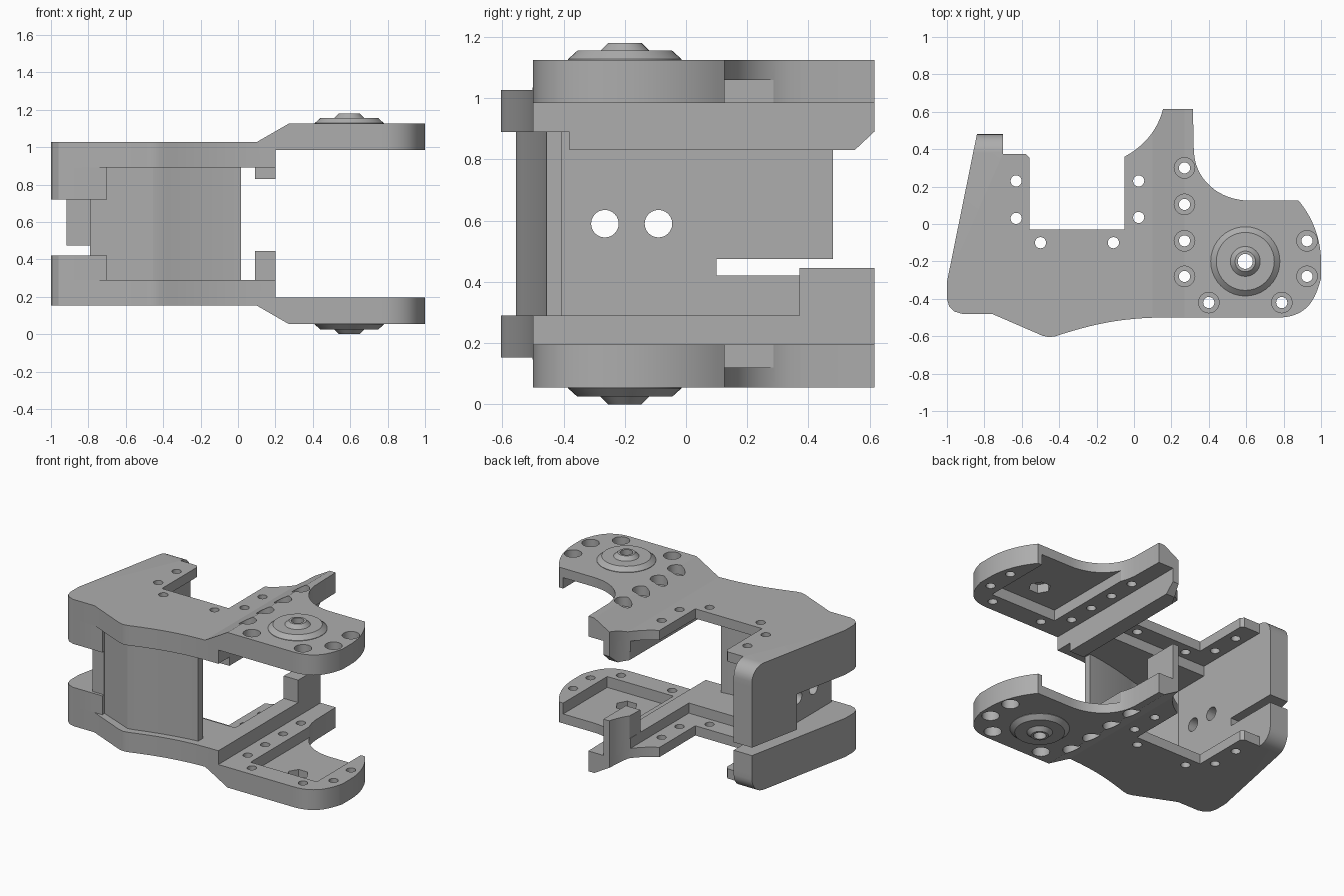
import bpy, bmesh, math
from mathutils import Vector
from mathutils.geometry import interpolate_bezier

if "Cube" in bpy.data.objects:
    bpy.data.objects.remove(bpy.data.objects["Cube"], do_unlink=True)

MID = 0.59  # height of the mirror plane between both shells

grey = bpy.data.materials.new("plain_grey")
grey.use_nodes = True
COLOUR = (0.42, 0.42, 0.42, 1)
grey.diffuse_color = COLOUR
grey.node_tree.nodes["Principled BSDF"].inputs["Base Color"].default_value = COLOUR


def finish(name, bm):
    bmesh.ops.recalc_face_normals(bm, faces=bm.faces)
    mesh = bpy.data.meshes.new(name)
    bm.to_mesh(mesh)
    bm.free()
    mesh.materials.append(grey)
    obj = bpy.data.objects.new(name, mesh)
    bpy.context.collection.objects.link(obj)
    return obj


def prism(name, pts, lo, hi, axis="Z"):
    """Extrude a 2D polygon along an axis."""
    place = {"Z": lambda a, b, h: (a, b, h),
             "Y": lambda a, b, h: (a, h, b),
             "X": lambda a, b, h: (h, a, b)}[axis]
    bm = bmesh.new()
    low = [bm.verts.new(place(*p, lo)) for p in pts]
    high = [bm.verts.new(place(*p, hi)) for p in pts]
    bm.faces.new(low)
    bm.faces.new(high)
    n = len(pts)
    for i in range(n):
        j = (i + 1) % n
        bm.faces.new((low[i], low[j], high[j], high[i]))
    return finish(name, bm)


def box(name, x0, x1, y0, y1, z0, z1):
    return prism(name, [(x0, y0), (x1, y0), (x1, y1), (x0, y1)], *sorted((z0, z1)))


def disc(cx, cy, r, n=24):
    return [(cx + r * math.cos(2 * math.pi * i / n), cy + r * math.sin(2 * math.pi * i / n))
            for i in range(n)]


def lathe(name, profile, matrix_fn, n=40):
    """Revolve a closed (radius, height) profile."""
    bm = bmesh.new()
    rings = []
    for i in range(n):
        a = 2 * math.pi * i / n
        rings.append([bm.verts.new(matrix_fn(r * math.cos(a), r * math.sin(a), h))
                      for r, h in profile])
    for i in range(n):
        p, q = rings[i], rings[(i + 1) % n]
        for k in range(len(profile)):
            m = (k + 1) % len(profile)
            bm.faces.new((p[k], p[m], q[m], q[k]))
    return finish(name, bm)


def boolean(obj, tool, operation="DIFFERENCE"):
    mod = obj.modifiers.new("cut", "BOOLEAN")
    mod.operation = operation
    mod.solver = "EXACT"
    mod.object = tool
    bpy.context.view_layer.objects.active = obj
    bpy.ops.object.modifier_apply(modifier=mod.name)
    bpy.data.objects.remove(tool, do_unlink=True)


def curve(p0, h0, h1, p1, n=12):
    """Bezier points in 2D."""
    pts = interpolate_bezier(*[Vector((*p, 0)) for p in (p0, h0, h1, p1)], n)
    return [(p.x, p.y) for p in pts]


# Plan outline shared by both shells
hook = curve((-0.05, 0.36), (0.06, 0.42), (0.13, 0.51), (0.155, 0.615))
side = [(-0.76, -0.48), (-0.92, -0.48), (-0.96, -0.468), (-0.988, -0.44), (-1.0, -0.40), (-1.0, -0.31)]
outline = [(-0.84, 0.48), (-0.70, 0.48), (-0.70, 0.375), (-0.58, 0.375), (-0.56, 0.355),
           (-0.56, -0.03), (-0.05, -0.03)]
outline += hook
outline += curve((0.315, 0.615), (0.315, 0.55), (0.315, 0.45), (0.32, 0.38), 2)
outline += curve((0.322, 0.37), (0.335, 0.23), (0.46, 0.125), (0.62, 0.125), 16)
outline += curve((0.88, 0.125), (0.96, 0.03), (1.0, -0.09), (1.0, -0.20))
outline += curve((1.0, -0.29), (0.985, -0.35), (0.965, -0.40), (0.935, -0.435), 6)
outline += curve((0.92, -0.45), (0.88, -0.485), (0.83, -0.50), (0.77, -0.50), 8)
outline += curve((0.13, -0.50), (-0.10, -0.505), (-0.25, -0.545), (-0.42, -0.60))
outline += [(-0.455, -0.605), (-0.49, -0.597)] + side

section = [(-1.1, 0.30), (0.2, 0.30), (0.2, 0.395), (1.1, 0.395), (1.1, 0.535),
           (0.27, 0.535), (0.1, 0.437), (-1.1, 0.437)]
frame_screws = [(-0.63, 0.03), (-0.63, 0.23), (-0.5, -0.1), (-0.11, -0.1), (0.025, 0.035), (0.025, 0.23)]
arm_screws = [(0.27, 0.3), (0.27, 0.105), (0.27, -0.09), (0.27, -0.28), (0.4, -0.42),
              (0.79, -0.42), (0.925, -0.28), (0.925, -0.09)]
HUB = (0.595, -0.2)

for label, s in (("upper", 1), ("lower", -1)):
    def z(v):
        return MID + s * v

    def drill(pts, v0, v1):
        boolean(shell, prism("cutter", pts, *sorted((z(v0), z(v1)))))

    # Plate with stepped, sloped section
    shell = prism(label + "_shell", outline, 0, 1.2)
    boolean(shell, prism("section", [(x, z(v)) for x, v in section], -1, 1, "Y"), "INTERSECT")
    # Inner recesses around the window and inside the arm
    boolean(shell, box("cutter", -0.70, 0.09, -0.16, 0.7, z(0.2), z(0.37)))
    boolean(shell, box("cutter", 0.345, 0.85, -0.355, 0.4, z(0.2), z(0.47)))
    # Rounded rear corner of the side tab
    corner = [(0.7, z(0.6)), (0.38, z(0.6))]
    corner += [(0.38 + 0.1 * math.sin(a), z(0.337 + 0.1 * math.cos(a)))
               for a in [i * math.pi / 16 for i in range(9)]]
    corner += [(0.7, z(0.337))]
    boolean(shell, prism("cutter", corner, -1.1, -0.699, "X"))
    # Screw holes and hub socket
    for x, y in frame_screws:
        drill(disc(x, y, 0.03, 20), 0.2, 0.7)
    for x, y in arm_screws:
        drill(disc(x, y, 0.03, 20), 0.2, 0.7)
        drill(disc(x, y, 0.055), 0.47, 0.7)
    drill(disc(*HUB, 0.07, 6), 0.2, 0.7)

    # Stepped hub on the arm
    lathe(label + "_hub",
          [(0.04, 0.53), (0.185, 0.53), (0.185, 0.538), (0.155, 0.565), (0.08, 0.565),
           (0.055, 0.59), (0.04, 0.59)],
          lambda a, b, h: (HUB[0] + a, HUB[1] + b, z(h)))

# Side walls, with a cable gap between them
wall = [(-0.84, 0.48), (-0.70, 0.48), (-0.70, -0.48)] + side
prism("lower_side_wall", wall, 0.29, 0.42)
upper_wall = prism("upper_side_wall", wall, 0.475, 0.89)
boolean(upper_wall, box("cutter", -1.2, -0.6, -0.7, 0.1, 0.4, 0.72))

# Inner bulkhead with two countersunk holes
bulkhead = box("inner_bulkhead", -0.79, -0.70, -0.46, 0.1, 0.29, 0.89)
for y in (-0.265, -0.09):
    boolean(bulkhead, prism("cutter", disc(y, 0.59, 0.045), -1, -0.5, "X"))
    bm = bmesh.new()
    bmesh.ops.create_cone(bm, cap_ends=True, segments=24, radius1=0.04, radius2=0.08, depth=0.05)
    for v in bm.verts:
        v.co = (-0.72 + v.co.z, y + v.co.x, 0.59 + v.co.y)
    boolean(bulkhead, finish("cutter", bm))

# Bent front wall
outer = [(-0.70, -0.455), (-0.455, -0.555)]
outer += curve((-0.42, -0.55), (-0.28, -0.505), (-0.12, -0.47), (0.015, -0.455))
inner = [(x, y + 0.05) for x, y in reversed(outer)]
prism("front_wall", outer + inner, 0.285, 0.895)

# Ribs and rear posts beside the window
tip = [(x, y) for x, y in hook if x > 0.09]
upper_rib = prism("upper_rib", [(0.2, 0.615), (0.2, -0.38), (0.09, -0.38)] + tip[:-1] + [(0.155, 0.615)],
                  0.83, 0.985)
boolean(upper_rib, prism("cutter", [(0.54, 0.82), (0.7, 0.82), (0.7, 0.97)], 0, 0.4, "X"))
prism("lower_post", [(0.2, 0.615), (0.2, 0.37), (0.09, 0.37)] + tip[:-1] + [(0.155, 0.615)],
      0.195, 0.445)

# Smooth curved sides, keep edges sharp
bpy.ops.object.select_all(action="DESELECT")
for obj in bpy.context.scene.objects:
    if obj.type == "MESH":
        obj.select_set(True)
        bpy.context.view_layer.objects.active = obj
bpy.ops.object.shade_smooth_by_angle(angle=math.radians(25))
